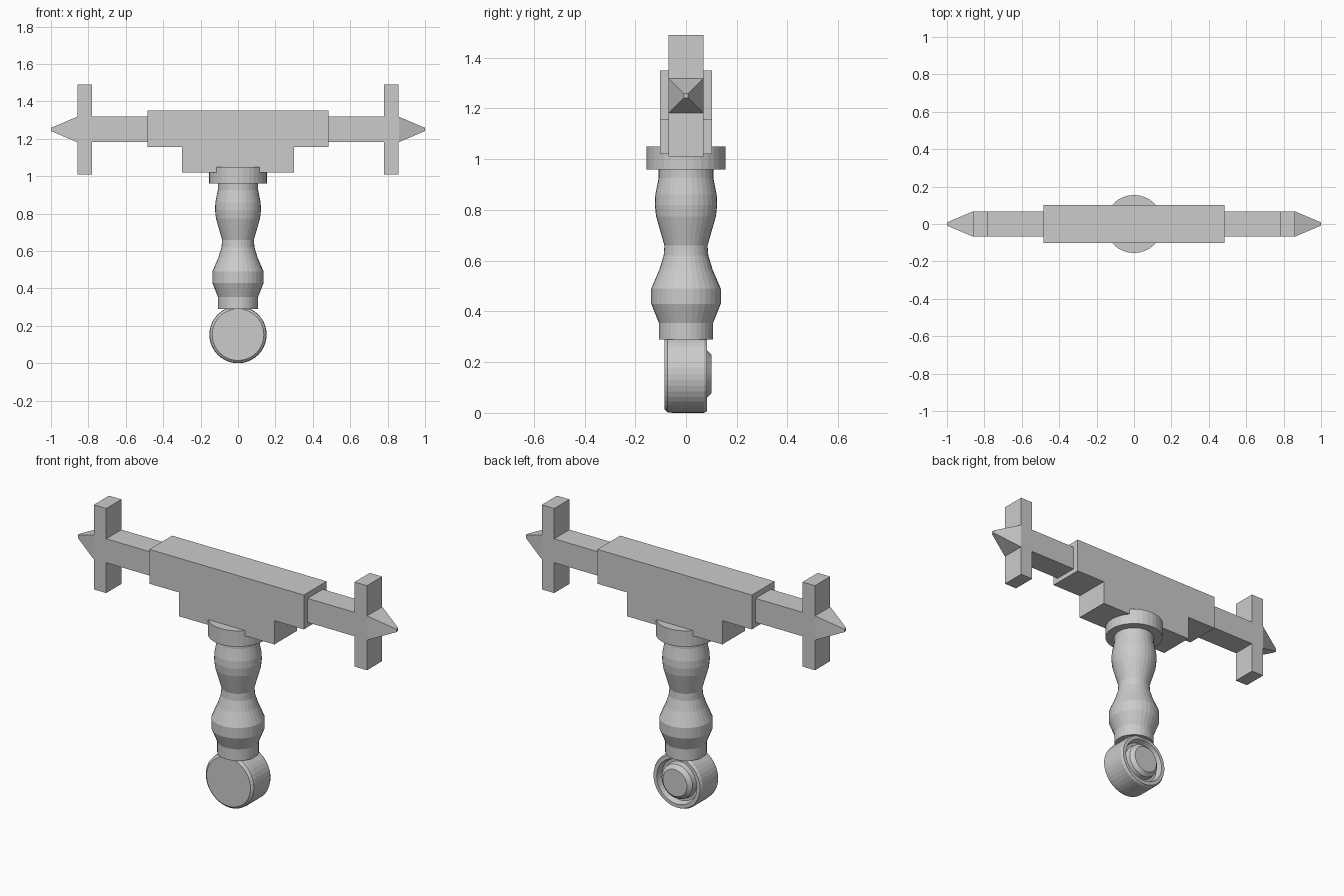
import bpy, bmesh, math
from mathutils import Matrix

if "Cube" in bpy.data.objects:
    bpy.data.objects.remove(bpy.data.objects["Cube"])


def finish(name, bm):
    bmesh.ops.recalc_face_normals(bm, faces=bm.faces[:])
    mesh = bpy.data.meshes.new(name)
    bm.to_mesh(mesh)
    bm.free()
    obj = bpy.data.objects.new(name, mesh)
    bpy.context.collection.objects.link(obj)
    return obj


def box(name, x0, x1, y, z0, z1):
    bm = bmesh.new()
    bmesh.ops.create_cube(bm, size=1)
    bmesh.ops.scale(bm, vec=(x1 - x0, 2 * y, z1 - z0), verts=bm.verts)
    bmesh.ops.translate(bm, vec=((x0 + x1) / 2, 0, (z0 + z1) / 2), verts=bm.verts)
    return finish(name, bm)


def lathe(name, profile, sides, matrix=Matrix()):
    """Closed solid turned about z from (radius, height) points, then placed."""
    bm = bmesh.new()
    rings = []
    for r, h in profile:
        rings.append([bm.verts.new((r * math.cos(2 * math.pi * i / sides),
                                    r * math.sin(2 * math.pi * i / sides), h))
                      for i in range(sides)])
    for a, b in zip(rings, rings[1:]):
        for i in range(sides):
            j = (i + 1) % sides
            bm.faces.new((a[i], a[j], b[j], b[i]))
    bm.faces.new(rings[0])
    bm.faces.new(rings[-1])
    bm.transform(matrix)
    return finish(name, bm)


# Turned grip and the collar above it
lathe("grip", [(0.107, 0.29), (0.107, 0.355), (0.137, 0.43), (0.137, 0.49),
               (0.105, 0.565), (0.088, 0.62), (0.085, 0.66), (0.118, 0.775),
               (0.123, 0.82), (0.121, 0.86), (0.108, 0.925), (0.108, 0.97)], 32)
lathe("collar", [(0.155, 0.96), (0.155, 1.05)], 32)

# Disc pommel: plain front, recessed ring and raised boss on the back
to_back = Matrix.Translation((0, 0, 0.153)) @ Matrix.Rotation(-math.pi / 2, 4, 'X')
lathe("pommel", [(0.138, -0.085), (0.151, -0.073), (0.153, -0.05), (0.153, 0.07),
                 (0.146, 0.083), (0.126, 0.083), (0.116, 0.05), (0.102, 0.05),
                 (0.097, 0.08), (0.076, 0.1)], 40, to_back)

# Stepped guard block
box("guard_block", -0.485, 0.485, 0.102, 1.155, 1.35)
box("guard_lower_block", -0.3, 0.3, 0.102, 1.02, 1.155)

# Arms, upright crossbars and pointed tips on both sides
for side, s in (("left", -1), ("right", 1)):
    box(side + "_arm", *sorted((s * 0.48, s * 0.86)), 0.068, 1.182, 1.318)
    box(side + "_crossbar", *sorted((s * 0.78, s * 0.858)), 0.068, 1.01, 1.49)
    place = (Matrix.Translation((0, 0, 1.25)) @ Matrix.Rotation(s * math.pi / 2, 4, 'Y')
             @ Matrix.Rotation(math.pi / 4, 4, 'Z'))
    lathe(side + "_tip", [(0.068 * math.sqrt(2), 0.86), (0.012, 1.0)], 4, place)
